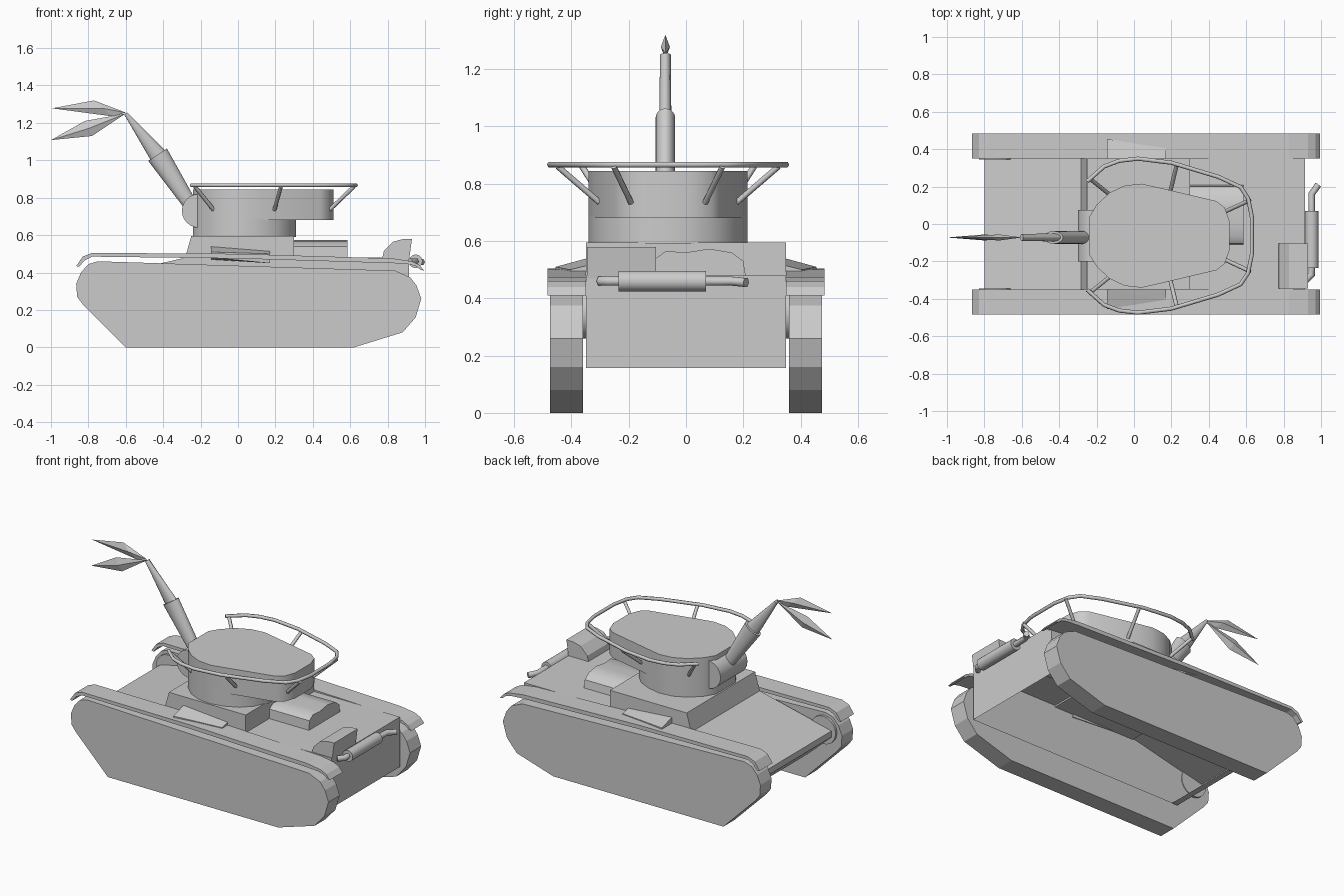
import bpy, bmesh, math
from mathutils import Vector

cube = bpy.data.objects.get("Cube")
if cube:
    bpy.data.objects.remove(cube)

grey = bpy.data.materials.new("plain_grey")
grey.use_nodes = True
grey.diffuse_color = (0.6, 0.6, 0.6, 1)
grey.node_tree.nodes["Principled BSDF"].inputs["Base Color"].default_value = (0.6, 0.6, 0.6, 1)

AXIS = -0.0625  # centre line of the turret


def finish(name, bm, smooth=False):
    bmesh.ops.recalc_face_normals(bm, faces=bm.faces)
    mesh = bpy.data.meshes.new(name)
    bm.to_mesh(mesh)
    bm.free()
    mesh.materials.append(grey)
    obj = bpy.data.objects.new(name, mesh)
    bpy.context.collection.objects.link(obj)
    if smooth:
        bpy.ops.object.select_all(action='DESELECT')
        obj.select_set(True)
        bpy.context.view_layer.objects.active = obj
        bpy.ops.object.shade_smooth_by_angle(angle=math.radians(40))
    return obj


def extrude(name, points, shift, smooth=False, skip=None):
    """Closed prism from a 3D outline; skip drops one side wall."""
    bm = bmesh.new()
    shift = Vector(shift)
    a = [bm.verts.new(p) for p in points]
    b = [bm.verts.new(Vector(p) + shift) for p in points]
    bm.faces.new(a)
    bm.faces.new(b)
    n = len(a)
    for i in range(n):
        if i != skip:
            j = (i + 1) % n
            bm.faces.new((a[i], a[j], b[j], b[i]))
    return finish(name, bm, smooth)


def side_prism(name, profile, y0, y1, smooth=False, skip=None):
    return extrude(name, [(x, y0, z) for x, z in profile], (0, y1 - y0, 0), smooth, skip)


def hull_of(name, points):
    bm = bmesh.new()
    for p in points:
        bm.verts.new(p)
    out = bmesh.ops.convex_hull(bm, input=bm.verts)
    bmesh.ops.delete(bm, geom=out["geom_interior"], context='VERTS')
    return finish(name, bm)


def taper(name, start, end, r0, r1, sides=20):
    """Tapered tube in the xz plane or along y; radii are (in plane, across)."""
    start, end = Vector(start), Vector(end)
    d = (end - start).normalized()
    across = Vector((0, 0, 1)) if abs(d.y) > 0.9 else Vector((0, 1, 0))
    across = (across - d * across.dot(d)).normalized()
    flat = d.cross(across)
    bm = bmesh.new()
    rings = []
    for c, (p, q) in ((start, r0), (end, r1)):
        ring = []
        for i in range(sides):
            t = math.tau * i / sides
            ring.append(bm.verts.new(c + flat * p * math.cos(t) + across * q * math.sin(t)))
        bm.faces.new(ring)
        rings.append(ring)
    for i in range(sides):
        j = (i + 1) % sides
        bm.faces.new((rings[0][i], rings[0][j], rings[1][j], rings[1][i]))
    return finish(name, bm, True)


def pipe(name, points, radius):
    curve = bpy.data.curves.new(name, 'CURVE')
    curve.dimensions = '3D'
    curve.bevel_depth = radius
    curve.bevel_resolution = 1
    curve.use_fill_caps = True
    line = curve.splines.new('POLY')
    line.points.add(len(points) - 1)
    for pt, p in zip(line.points, points):
        pt.co = (*p, 1)
    curve.materials.append(grey)
    obj = bpy.data.objects.new(name, curve)
    bpy.context.collection.objects.link(obj)


# hull, open underneath, with a sloping nose
side_prism("hull", [(0.915, 0.157), (-0.58, 0.157), (-0.62, 0.157), (-0.8, 0.32), (-0.8, 0.36),
                    (-0.28, 0.48), (0.915, 0.48)], -0.35, 0.35, skip=0)
side_prism("superstructure", [(-0.285, 0.47), (0.3, 0.47), (0.3, 0.595), (-0.25, 0.595)], -0.35, 0.35)

# tracks, fenders, hubs and side wedges
track = [(-0.6, 0), (0.62, 0), (0.88, 0.08), (0.95, 0.16), (0.98, 0.26), (0.955, 0.33), (0.92, 0.375),
         (0.84, 0.41), (-0.75, 0.46), (-0.8, 0.445), (-0.84, 0.4), (-0.865, 0.34), (-0.86, 0.27), (-0.83, 0.23)]
fender_top = [(-0.865, 0.435), (-0.83, 0.485), (-0.78, 0.505), (0, 0.5), (0.83, 0.475), (0.93, 0.46),
              (0.97, 0.44), (0.995, 0.41)]
fender_low = [(0.975, 0.415), (0.95, 0.435), (0.91, 0.445), (0.83, 0.45), (0, 0.475), (-0.78, 0.485),
              (-0.82, 0.465), (-0.85, 0.43)]
for side, s in (("left", 1), ("right", -1)):
    side_prism(side + "_track", track, s * 0.36, s * 0.474)
    side_prism(side + "_fender", fender_top + fender_low, s * 0.35, s * 0.483)
    taper(side + "_hub", (-0.74, s * 0.345, 0.35), (-0.74, s * 0.365, 0.35), (0.09, 0.09), (0.09, 0.09))
    hull_of(side + "_wedge", [(-0.145, s * 0.345, 0.54), (0.17, s * 0.345, 0.515), (-0.145, s * 0.455, 0.51),
                              (0.17, s * 0.405, 0.5), (-0.145, s * 0.345, 0.47), (0.17, s * 0.345, 0.45),
                              (-0.145, s * 0.455, 0.48), (0.17, s * 0.405, 0.45)])


# turret
def plan(half, z):
    pts = [(x, AXIS + w, z) for x, w in half]
    return pts + [(x, AXIS - w, z) for x, w in reversed(half)]


front = [(-0.24, 0.1), (-0.2, 0.165), (-0.13, 0.23), (-0.05, 0.268), (0.04, 0.278), (0.13, 0.258)]
extrude("turret_ring", plan(front + [(0.21, 0.22), (0.27, 0.16), (0.31, 0.07)], 0.59), (0, 0, 0.1), True)
extrude("turret", plan(front + [(0.44, 0.185), (0.485, 0.15), (0.51, 0.08)], 0.68), (0, 0, 0.165), True)

# handrail and its struts
rail = [(-0.25, 0.29), (-0.16, 0.37), (-0.08, 0.4), (0.02, 0.412), (0.2, 0.39), (0.45, 0.315),
        (0.57, 0.26), (0.61, 0.2), (0.63, 0.1)]
pipe("handrail", plan(rail, 0.867), 0.011)
struts = [((-0.23, 0.3), (-0.13, 0.22)), ((0.23, 0.385), (0.195, 0.24)), ((0.62, 0.19), (0.49, 0.13))]
for s in (1, -1):
    for (x0, w0), (x1, w1) in struts:
        pipe("rail_strut", [(x0, AXIS + s * w0, 0.86), (x1, AXIS + s * w1, 0.735)], 0.011)

# gun with mantlet and split muzzle
taper("mantlet", (-0.21, -0.2, 0.73), (-0.21, 0.075, 0.73), (0.09, 0.09), (0.09, 0.09), 24)
gun_y = -0.072
taper("gun_sleeve", (-0.24, gun_y, 0.74), (-0.43, gun_y, 1.03), (0.035, 0.034), (0.06, 0.034))
taper("gun_barrel", (-0.42, gun_y, 1.015), (-0.6, gun_y, 1.25), (0.048, 0.021), (0.01, 0.019))
for name, outline in (("upper_blade", [(-0.6, 1.255), (-0.77, 1.32), (-0.995, 1.278), (-0.67, 1.235)]),
                      ("lower_blade", [(-0.6, 1.25), (-0.82, 1.21), (-1, 1.108), (-0.78, 1.13)])):
    mx = sum(p[0] for p in outline[1::2]) / 2
    mz = sum(p[1] for p in outline[1::2]) / 2
    hull_of(name, [(x, gun_y, z) for x, z in outline] + [(mx, gun_y + s * 0.016, mz) for s in (1, -1)])

# rear deck: intake cowl, stowage box and exhaust
cowl = [(-0.11, 0.47), (-0.105, 0.54), (-0.07, 0.565), (0, 0.56), (0.08, 0.573), (0.16, 0.56),
        (0.2, 0.53), (0.21, 0.47)]
extrude("intake_cowl", [(0.29, y, z) for y, z in cowl], (0.295, 0, 0), True)
side_prism("rear_box", [(0.77, 0.47), (0.78, 0.515), (0.83, 0.565), (0.88, 0.578), (0.93, 0.58), (0.915, 0.47)],
           -0.345, -0.105)
taper("muffler", (0.95, -0.235, 0.46), (0.95, 0.07, 0.46), (0.036, 0.036), (0.036, 0.036))
pipe("exhaust_inlet", [(0.95, -0.23, 0.46), (0.95, -0.27, 0.46), (0.92, -0.3, 0.46)], 0.018)
pipe("exhaust_outlet", [(0.95, 0.06, 0.46), (0.95, 0.16, 0.46), (0.985, 0.21, 0.455)], 0.018)
